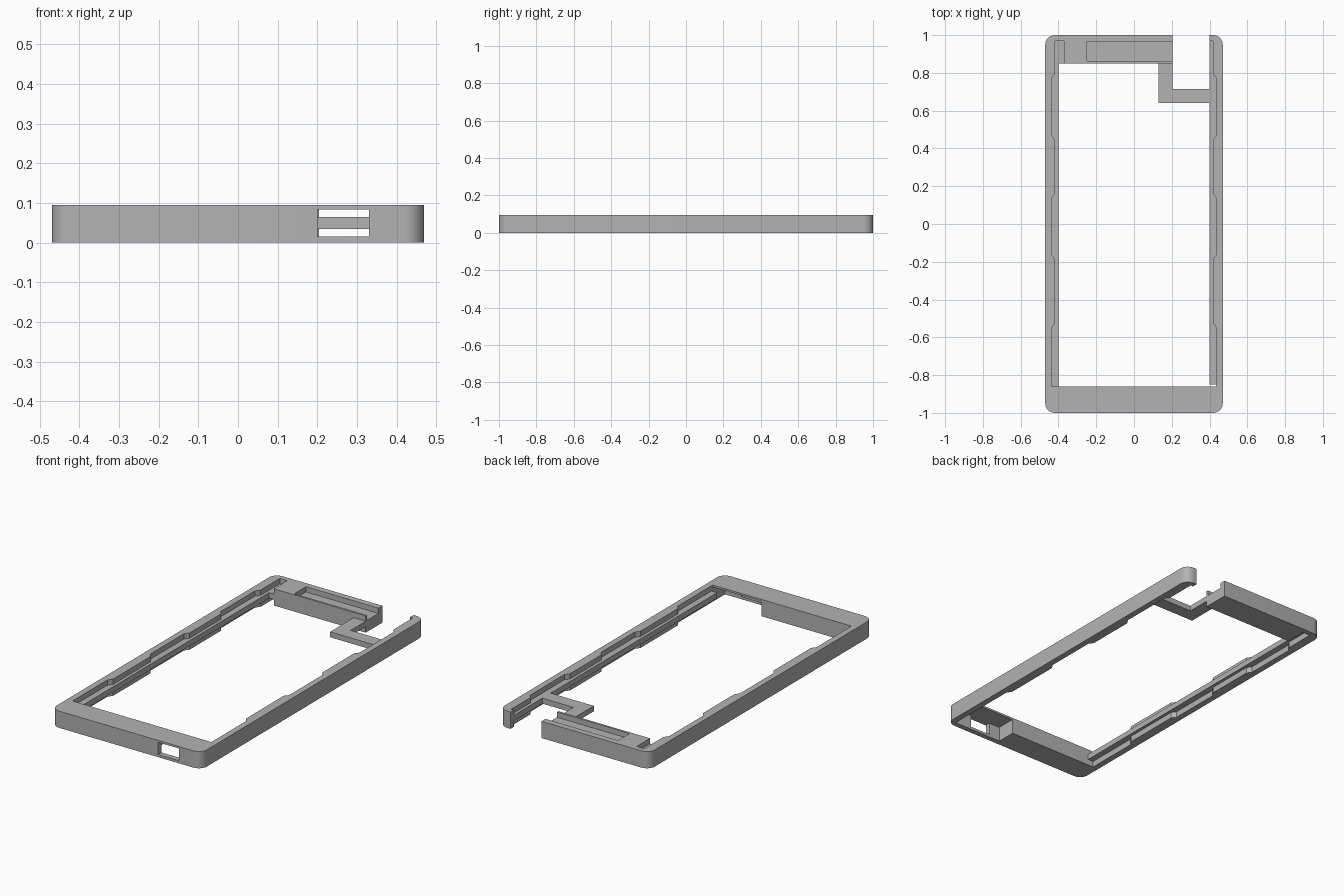
import bpy, bmesh, math

default = bpy.data.objects.get("Cube")
if default:
    bpy.data.objects.remove(default, do_unlink=True)

grey = bpy.data.materials.new("plain_grey")
grey.use_nodes = True
COLOUR = (0.45, 0.45, 0.45, 1)
grey.diffuse_color = COLOUR
grey.node_tree.nodes["Principled BSDF"].inputs["Base Color"].default_value = COLOUR


def prism(name, points, z0, z1):
    """Extrude a flat outline between two heights."""
    bm = bmesh.new()
    base = bm.faces.new([bm.verts.new((x, y, z0)) for x, y in points])
    top = bmesh.ops.extrude_face_region(bm, geom=[base])["geom"]
    verts = [v for v in top if isinstance(v, bmesh.types.BMVert)]
    bmesh.ops.translate(bm, verts=verts, vec=(0, 0, z1 - z0))
    bmesh.ops.recalc_face_normals(bm, faces=bm.faces)
    mesh = bpy.data.meshes.new(name)
    bm.to_mesh(mesh)
    bm.free()
    mesh.materials.append(grey)
    obj = bpy.data.objects.new(name, mesh)
    bpy.context.collection.objects.link(obj)
    return obj


def rect(x0, x1, y0, y1):
    return [(x0, y0), (x1, y0), (x1, y1), (x0, y1)]


def cut(target, name, points, z0, z1):
    cutter = prism(name, points, z0, z1)
    cutter.hide_render = True
    mod = target.modifiers.new(name, "BOOLEAN")
    mod.operation, mod.solver, mod.object = "DIFFERENCE", "EXACT", cutter
    bpy.context.view_layer.objects.active = target
    bpy.ops.object.modifier_apply(modifier=name)
    bpy.data.objects.remove(cutter, do_unlink=True)


H = 0.095                  # frame height
WEB = (0.034, 0.065)       # heights of the central web
HALF_X, RADIUS = 0.47, 0.05

# Outer body with rounded corners
outline = []
for quarter, (sx, sy) in enumerate([(1, 1), (-1, 1), (-1, -1), (1, -1)]):
    for step in range(9):
        a = math.radians(90 * (quarter + step / 8))
        outline.append((sx * (HALF_X - RADIUS) + RADIUS * math.cos(a),
                        sy * (1 - RADIUS) + RADIUS * math.sin(a)))
frame = prism("frame", outline, 0, H)

# Main opening and the gap in the back bar
cut(frame, "opening", rect(-0.4, 0.4, -0.86, 0.85), -0.1, 0.2)
cut(frame, "back_gap", rect(0.205, 0.4, 0.6, 1.1), -0.1, 0.2)

# Stepped recesses above and below the web on both long rails
WIDE, NARROW, SLOPE = 0.435, 0.417, 0.012
steps = [(WIDE, -0.86)]
for i, y in enumerate([-0.535, -0.175, 0.15, 0.455, 0.785]):
    a, b = (WIDE, NARROW) if i % 2 == 0 else (NARROW, WIDE)
    steps += [(a, y - SLOPE), (b, y + SLOPE)]
steps.append((NARROW, 0.97))
for side, ends in ((1, [(0.38, 0.97), (0.38, -0.86)]),
                   (-1, [(0.37, 0.97), (0.37, -0.86)])):
    profile = [(side * x, y) for x, y in steps + ends]
    cut(frame, "upper_recess", profile, WEB[1], 0.2)
    cut(frame, "lower_recess", profile, -0.1, WEB[0])

# Tray in the top of the back bar, open at the gap
cut(frame, "back_tray", rect(-0.25, 0.3, 0.862, 0.965), WEB[1], 0.2)

# Pocket under the front bar and the window leading into it
cut(frame, "front_pocket", rect(0.13, WIDE, -0.97, -0.85), -0.1, 0.084)
cut(frame, "front_window", rect(0.2, 0.33, -1.1, -0.95), 0.015, 0.084)

# Angled bracket joining the back bar to the left rail
bracket = prism("corner_bracket",
                [(0.13, 0.64), (0.402, 0.64), (0.402, 0.715), (0.205, 0.715),
                 (0.205, 0.852), (0.13, 0.852)], *WEB)

for obj in (frame, bracket):
    bpy.ops.object.select_all(action="DESELECT")
    obj.select_set(True)
    bpy.context.view_layer.objects.active = obj
    bpy.ops.object.shade_smooth_by_angle(angle=math.radians(30))
